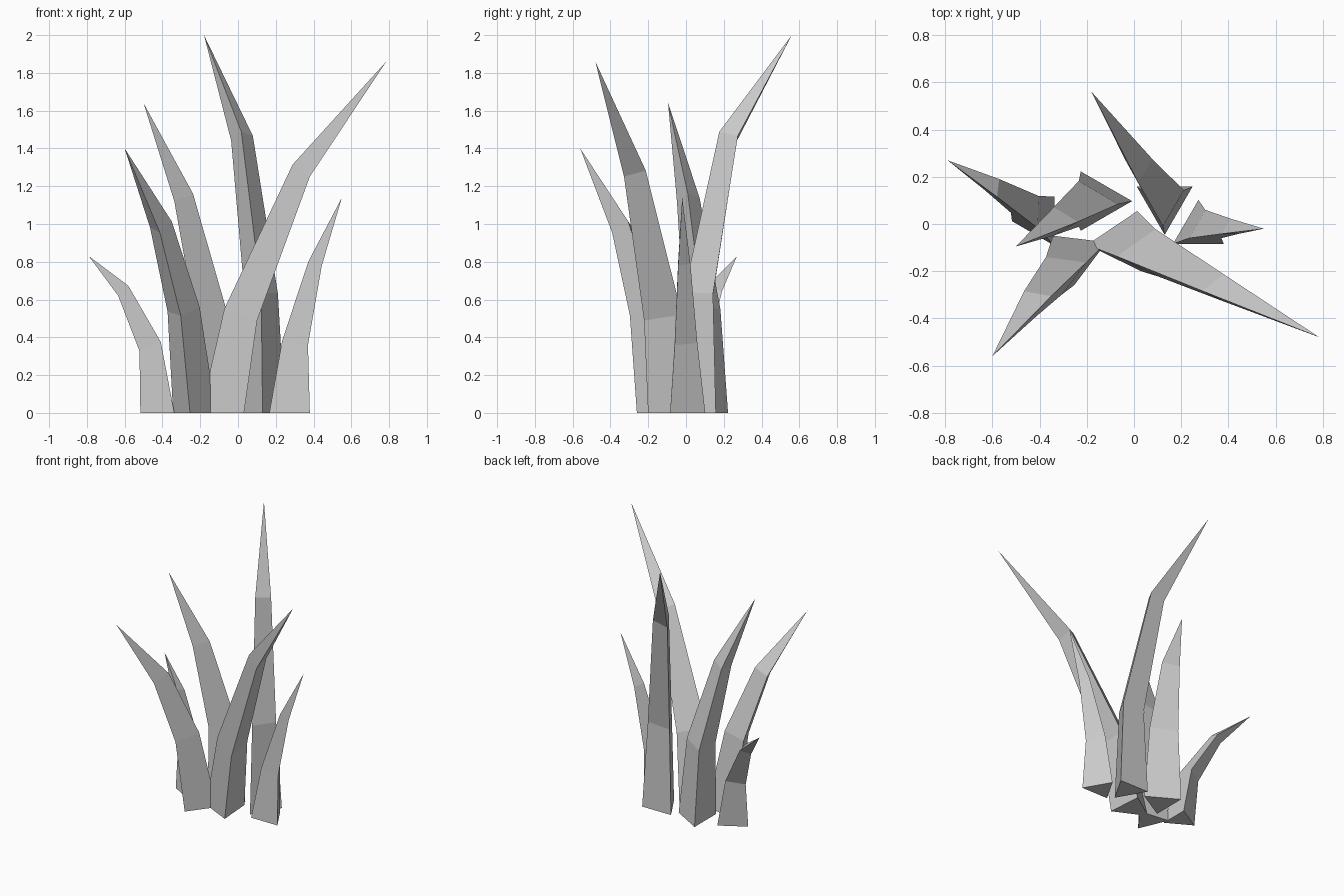
import bpy, bmesh
from math import cos, sin, radians
from mathutils import Vector

cube = bpy.data.objects.get("Cube")
if cube:
    bpy.data.objects.remove(cube, do_unlink=True)

material = bpy.data.materials.new("plain_grey")
material.use_nodes = True
grey = (0.6, 0.6, 0.6, 1.0)
material.diffuse_color = grey
material.node_tree.nodes["Principled BSDF"].inputs["Base Color"].default_value = grey


def build_blade(name, path, radii, angle):
    """Three-sided blade swept along a bent path and closed to a point."""
    points = [Vector(p) for p in path]
    up = Vector((0, 0, 1))
    bm = bmesh.new()
    rings = []
    for i, radius in enumerate(radii):
        # the base lies flat, the bends are mitred between their segments
        normal = up
        if i > 0:
            before = (points[i] - points[i - 1]).normalized()
            after = (points[i + 1] - points[i]).normalized()
            normal = before + after
        turn = up.rotation_difference(normal)
        ring = []
        for side in range(3):
            a = radians(angle + side * 120)
            corner = Vector((cos(a), sin(a), 0)) * radius
            ring.append(bm.verts.new(points[i] + turn @ corner))
        rings.append(ring)
    tip = bm.verts.new(points[-1])

    bm.faces.new(rings[0][::-1])
    for side in range(3):
        other = (side + 1) % 3
        for low, high in zip(rings, rings[1:]):
            bm.faces.new((low[side], low[other], high[other], high[side]))
        bm.faces.new((rings[-1][side], rings[-1][other], tip))
    bmesh.ops.recalc_face_normals(bm, faces=bm.faces)

    mesh = bpy.data.meshes.new(name)
    bm.to_mesh(mesh)
    bm.free()
    mesh.materials.append(material)
    blade = bpy.data.objects.new(name, mesh)
    bpy.context.collection.objects.link(blade)


# Short blade leaning to the right
build_blade("short_right_blade",
            [(-.397, .012, 0), (-.445, .05, .35), (-.595, .15, .645), (-.79, .27, .83)],
            (.12, .08, .047), 60)

# Blade leaning forward and right
build_blade("front_right_blade",
            [(-.238, -.129, 0), (-.293, -.2, .537), (-.41, -.327, .983), (-.6, -.56, 1.4)],
            (.132, .1, .07), 23)

# Inner blade leaning right
build_blade("inner_right_blade",
            [(-.153, .097, 0), (-.178, .085, .55), (-.305, .011, 1.14), (-.5, -.095, 1.64)],
            (.145, .112, .07), 0)

# Tallest blade leaning back
build_blade("tall_back_blade",
            [(.13, .09, 0), (.123, .092, .63), (.02, .24, 1.465), (-.18, .56, 2)],
            (.136, .102, .068), 30)

# Long blade sweeping forward and left
build_blade("long_left_blade",
            [(-.051, -.078, 0), (.04, -.127, .52), (.35, -.275, 1.283), (.785, -.48, 1.86)],
            (.148, .117, .069), 64)

# Small blade leaning left
build_blade("small_left_blade",
            [(.273, -.022, 0), (.302, -.02, .37), (.408, -.02, .79), (.55, -.02, 1.14)],
            (.124, .08, .043), 90)
